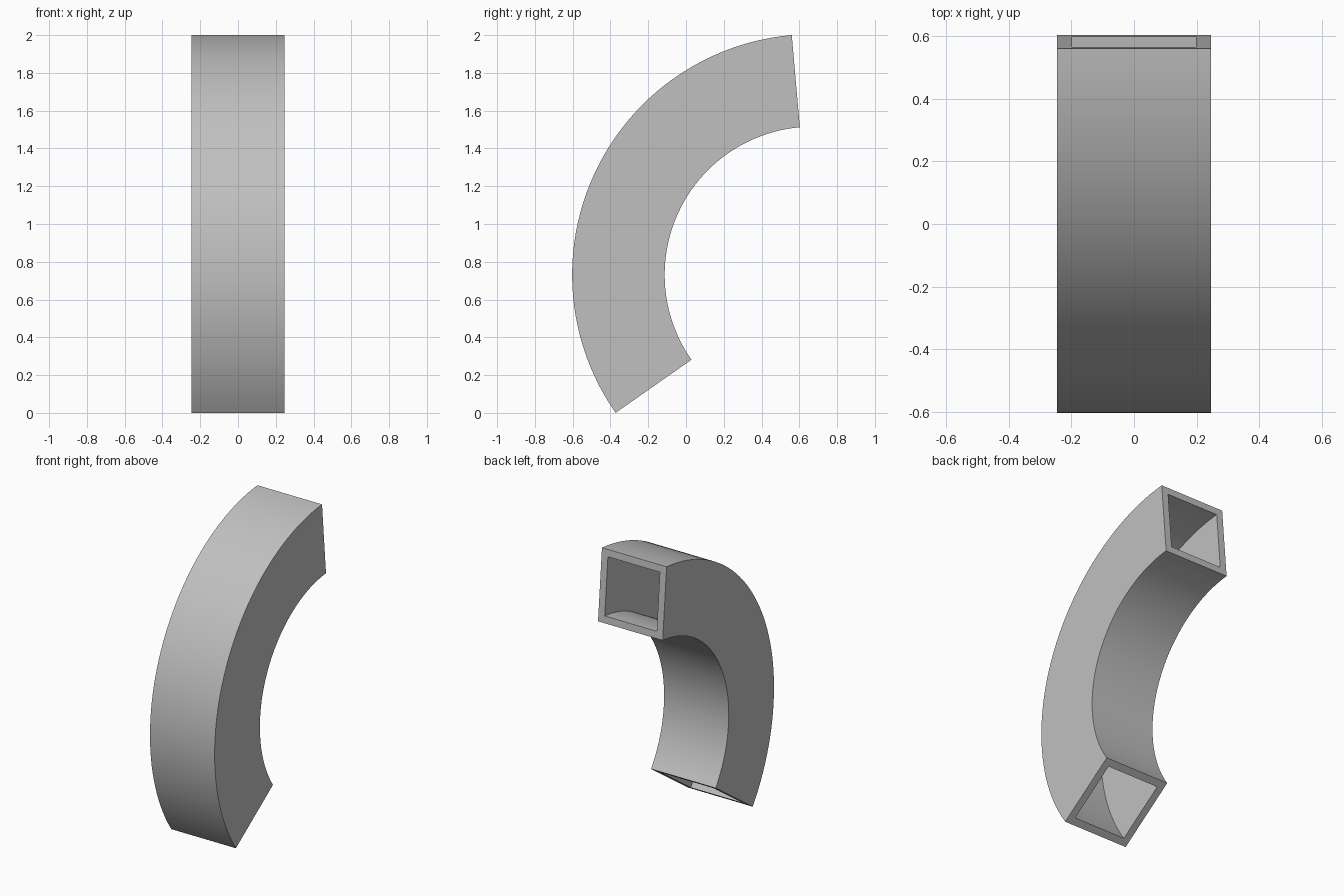
import bpy, bmesh, math

cube = bpy.data.objects.get("Cube")
if cube:
    bpy.data.objects.remove(cube, do_unlink=True)

# Bend dimensions
CENTRE_Y, CENTRE_Z = 0.671, 0.731
R_OUT, WIDTH, WALL = 1.274, 0.49, 0.048
START, SWEEP, STEPS = math.radians(95), math.radians(120), 48

# Grey material
grey = bpy.data.materials.new("plain grey")
grey.use_nodes = True
colour = (0.53, 0.53, 0.53, 1)
grey.diffuse_color = colour
grey.node_tree.nodes["Principled BSDF"].inputs["Base Color"].default_value = colour


def square(inset):
    """Corners of the duct section as (x, radius)."""
    h = WIDTH / 2 - inset
    lo, hi = R_OUT - WIDTH + inset, R_OUT - inset
    return [(-h, lo), (h, lo), (h, hi), (-h, hi)]


# Sweep the outer and inner squares round the bend
bm = bmesh.new()
rings = []
for i in range(STEPS + 1):
    a = START + SWEEP * i / STEPS
    rings.append([[bm.verts.new((x, CENTRE_Y + r * math.cos(a), CENTRE_Z + r * math.sin(a)))
                   for x, r in square(inset)] for inset in (0, WALL)])

# Outer skin and inner passage
for a, b in zip(rings, rings[1:]):
    for skin in range(2):
        for k in range(4):
            n = (k + 1) % 4
            bm.faces.new((a[skin][k], a[skin][n], b[skin][n], b[skin][k]))

# Frame-shaped rims at both open ends
for outer, inner in (rings[0], rings[-1]):
    for k in range(4):
        n = (k + 1) % 4
        bm.faces.new((outer[k], outer[n], inner[n], inner[k]))
bmesh.ops.recalc_face_normals(bm, faces=bm.faces)

mesh = bpy.data.meshes.new("curved_duct")
bm.to_mesh(mesh)
bm.free()
mesh.materials.append(grey)
duct = bpy.data.objects.new("curved_duct", mesh)
bpy.context.collection.objects.link(duct)

# Smooth along the bend, sharp at the corners
bpy.ops.object.select_all(action="DESELECT")
duct.select_set(True)
bpy.context.view_layer.objects.active = duct
bpy.ops.object.shade_smooth_by_angle(angle=math.radians(30))
